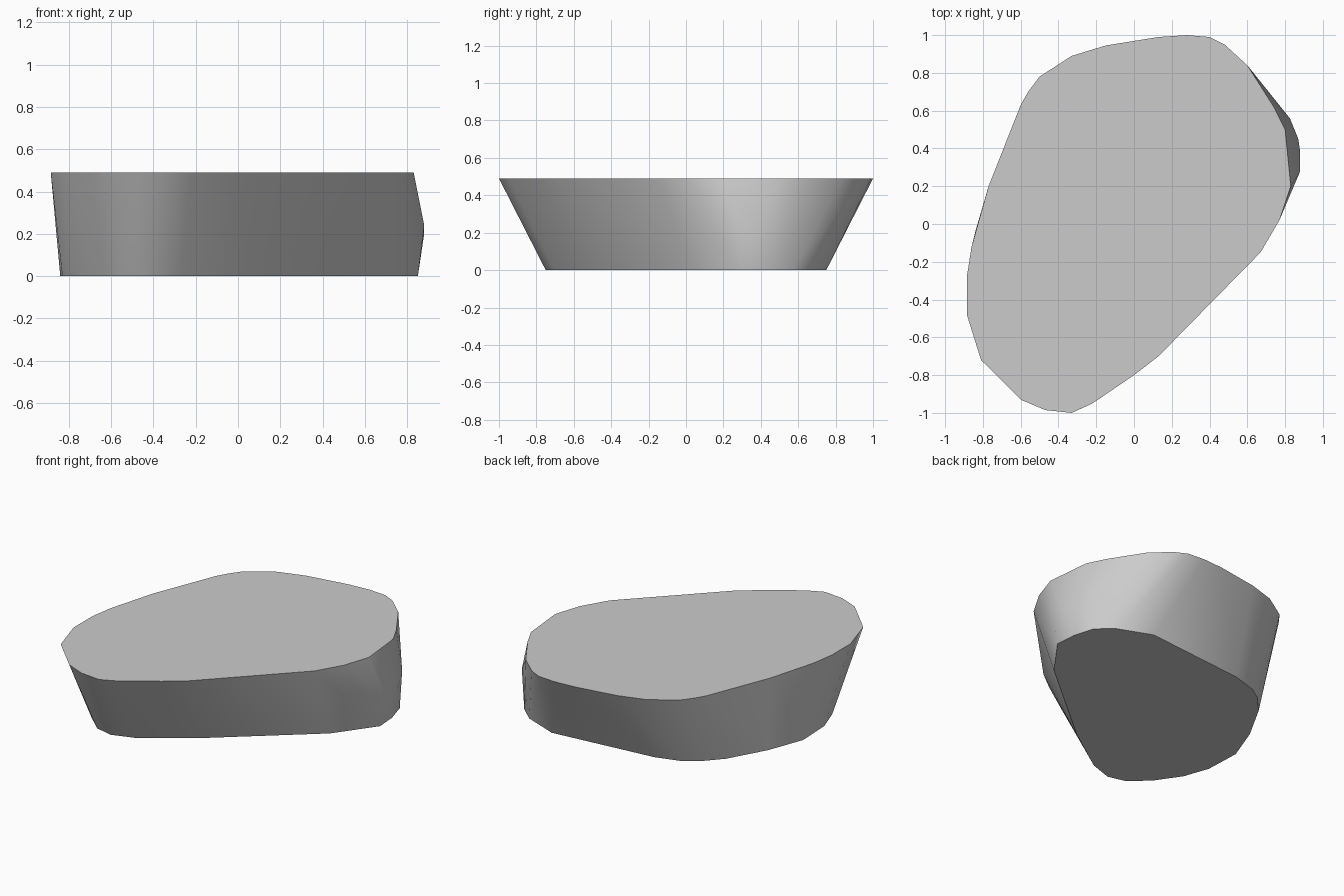
import bpy
import bmesh
import math

cube = bpy.data.objects.get("Cube")
if cube:
    bpy.data.objects.remove(cube, do_unlink=True)

HEIGHT = 0.49

# Outline of the broad upper face
top_outline = [
    (0.13, 0.99), (0.28, 1.0), (0.40, 0.99), (0.48, 0.95), (0.60, 0.84),
    (0.74, 0.62), (0.80, 0.50), (0.83, 0.20), (0.77, 0.02), (0.67, -0.15),
    (0.13, -0.70), (0.0, -0.80), (-0.22, -0.95), (-0.33, -1.0), (-0.47, -0.985),
    (-0.60, -0.93), (-0.81, -0.72), (-0.87, -0.52), (-0.885, -0.48),
    (-0.885, -0.28), (-0.86, -0.12), (-0.77, 0.20), (-0.60, 0.63),
    (-0.56, 0.70), (-0.50, 0.78), (-0.33, 0.89), (-0.15, 0.945)]

# Outline of the smaller underside
base_outline = [
    (0.47, 0.75), (0.70, 0.66), (0.80, 0.57), (0.84, 0.43), (0.85, 0.29),
    (0.66, 0.03), (0.05, -0.48), (-0.27, -0.70), (-0.42, -0.75),
    (-0.54, -0.72), (-0.66, -0.61), (-0.77, -0.45), (-0.83, -0.28),
    (-0.84, -0.04), (-0.75, 0.20), (-0.61, 0.45), (-0.50, 0.57),
    (-0.41, 0.63), (-0.24, 0.68), (0.07, 0.71)]

# Bulge on the left flank
flank_bulge = [(0.825, 0.56, 0.26), (0.87, 0.45, 0.20), (0.88, 0.38, 0.20), (0.88, 0.28, 0.24)]

bm = bmesh.new()
for x, y in top_outline:
    bm.verts.new((x, y, HEIGHT))
for x, y in base_outline:
    bm.verts.new((x, y, 0))
for point in flank_bulge:
    bm.verts.new(point)

# Wrap the outlines in one faceted stone
bmesh.ops.convex_hull(bm, input=bm.verts)
loose = [v for v in bm.verts if not v.link_faces]
bmesh.ops.delete(bm, geom=loose, context='VERTS')
bmesh.ops.dissolve_limit(bm, angle_limit=math.radians(0.5), verts=bm.verts, edges=bm.edges)
bmesh.ops.recalc_face_normals(bm, faces=bm.faces)

mesh = bpy.data.meshes.new("stone_slab")
bm.to_mesh(mesh)
bm.free()
stone = bpy.data.objects.new("stone_slab", mesh)
bpy.context.collection.objects.link(stone)

# Plain grey stone
grey = bpy.data.materials.new("stone_grey")
grey.use_nodes = True
colour = (0.6, 0.6, 0.6, 1)
grey.diffuse_color = colour
grey.node_tree.nodes["Principled BSDF"].inputs["Base Color"].default_value = colour
mesh.materials.append(grey)

bpy.ops.object.select_all(action='DESELECT')
stone.select_set(True)
bpy.context.view_layer.objects.active = stone
bpy.ops.object.shade_smooth_by_angle(angle=math.radians(35))
